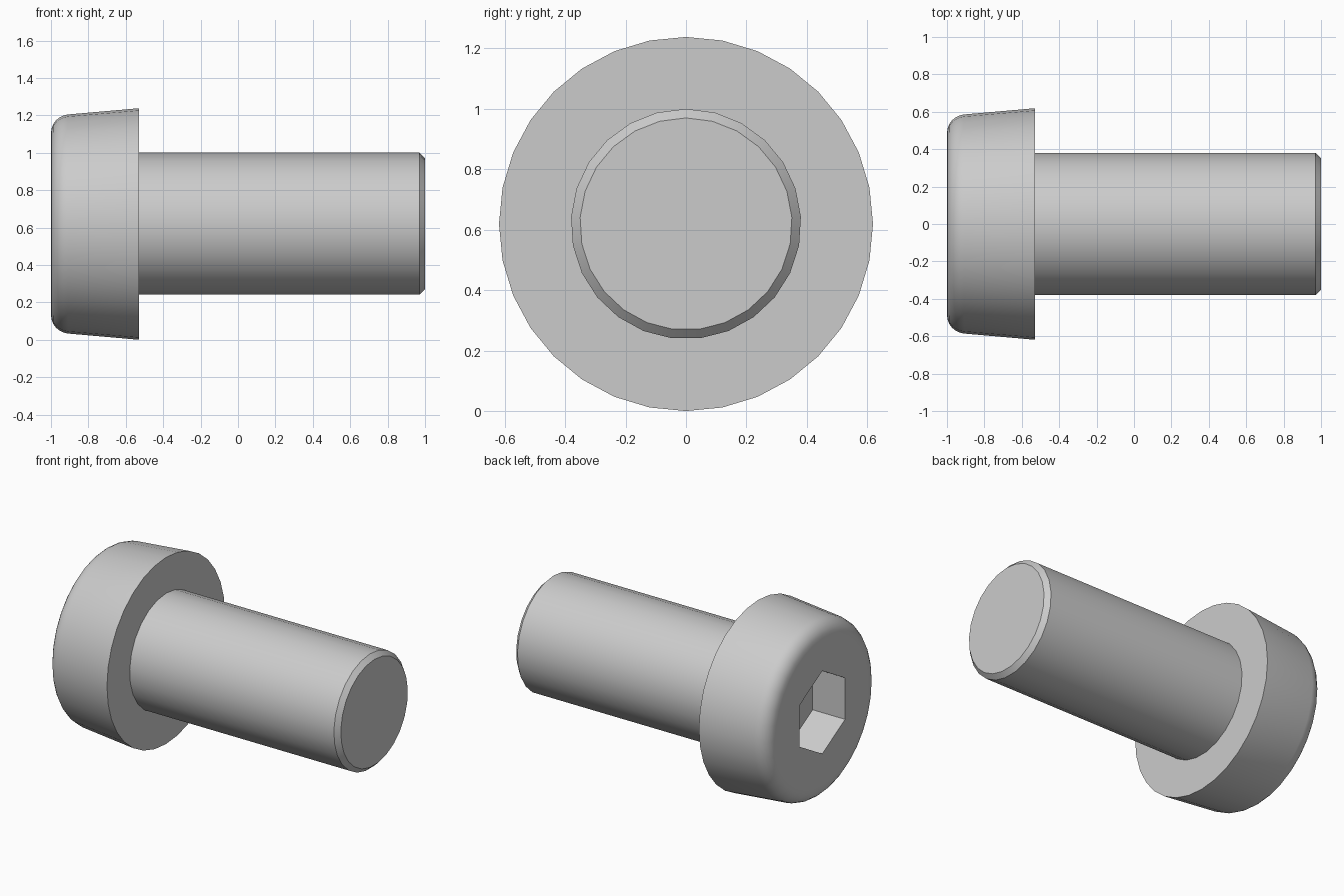
import bpy
import bmesh
from math import sin, cos, tan, pi, radians

cube = bpy.data.objects.get("Cube")
if cube:
    bpy.data.objects.remove(cube, do_unlink=True)

AXIS_Z = 0.619          # height of the bolt's axis
HEAD_R, HEAD_X = 0.619, -0.528
SHAFT_R, CHAMFER = 0.381, 0.03
HEX_R, HEX_DEPTH = 0.275, 0.238
FILLET, TAPER = 0.1, radians(5)

steel = bpy.data.materials.new("plain grey steel")
steel.use_nodes = True
colour = (0.6, 0.6, 0.6, 1)
steel.diffuse_color = colour
steel.node_tree.nodes["Principled BSDF"].inputs["Base Color"].default_value = colour


def ring(bm, x, r, n):
    """Circle of n vertices around the x axis, first one at the top."""
    angles = [2 * pi * i / n for i in range(n)]
    return [bm.verts.new((x, r * sin(a), AXIS_Z + r * cos(a))) for a in angles]


def skin(bm, a, b, smooth):
    """Join two rings of equal count with a band of quads."""
    n = len(a)
    for i in range(n):
        j = (i + 1) % n
        bm.faces.new((a[i], a[j], b[j], b[i])).smooth = smooth


def lathe(bm, profile, n):
    rings = [ring(bm, x, r, n) for x, r in profile]
    for a, b in zip(rings, rings[1:]):
        skin(bm, a, b, True)
    return rings


def finish(bm, name):
    bmesh.ops.recalc_face_normals(bm, faces=bm.faces)
    for e in bm.edges:
        e.smooth = e.calc_face_angle(0) < radians(30)
    mesh = bpy.data.meshes.new(name)
    bm.to_mesh(mesh)
    bm.free()
    mesh.materials.append(steel)
    obj = bpy.data.objects.new(name, mesh)
    bpy.context.collection.objects.link(obj)
    return obj


def loop_edges(bm, loop):
    return [bm.edges.get((loop[i - 1], loop[i])) or bm.edges.new((loop[i - 1], loop[i]))
            for i in range(len(loop))]


# Head: tapered side, rounded outer corner
bm = bmesh.new()
centre_x = -1 + FILLET
centre_r = HEAD_R - (centre_x - HEAD_X) * -tan(TAPER) - FILLET / cos(TAPER)
profile = [(HEAD_X, HEAD_R)]
steps = 6
for i in range(steps + 1):
    a = pi / 2 + TAPER + (pi / 2 - TAPER) * i / steps
    profile.append((centre_x + FILLET * cos(a), centre_r + FILLET * sin(a)))
rings = lathe(bm, profile, 32)
bm.faces.new(rings[0])

# Hexagonal socket sunk into the flat end of the head
mouth = ring(bm, -1, HEX_R, 6)
floor = ring(bm, -1 + HEX_DEPTH, HEX_R, 6)
skin(bm, mouth, floor, False)
bm.faces.new(floor)
rim = loop_edges(bm, rings[-1]) + loop_edges(bm, mouth)
bmesh.ops.triangle_fill(bm, edges=rim, use_beauty=True)
for f in bm.faces:
    if all(v.co.x < -0.9999 for v in f.verts):
        f.smooth = False
finish(bm, "bolt_head")

# Shaft with chamfered tip
bm = bmesh.new()
rings = lathe(bm, [(HEAD_X - 0.02, SHAFT_R), (1 - CHAMFER, SHAFT_R), (1, SHAFT_R - CHAMFER)], 25)
bm.faces.new(rings[0])
bm.faces.new(rings[-1])
finish(bm, "bolt_shaft")
